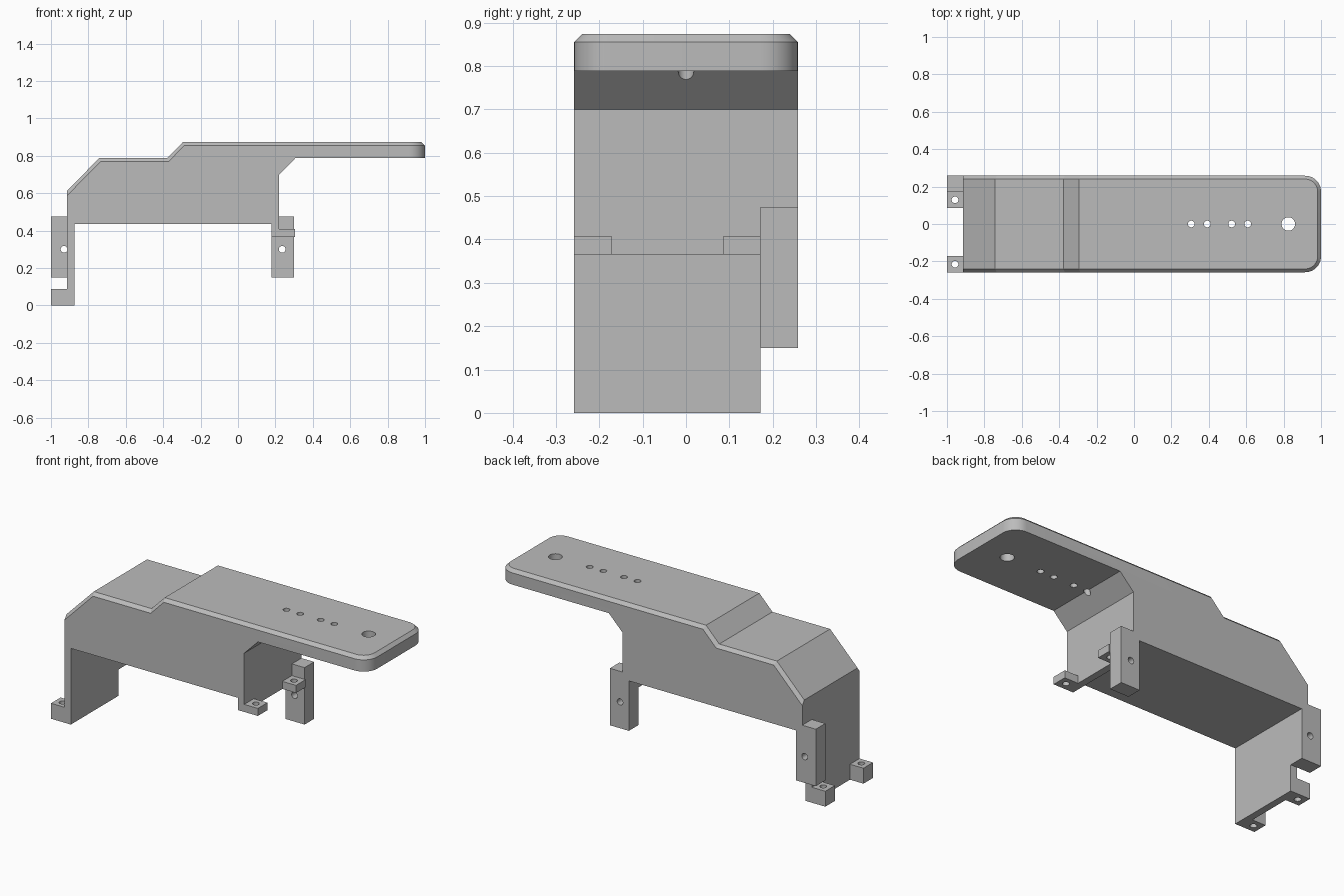
import bpy, bmesh, math
from mathutils import Matrix, Vector

if "Cube" in bpy.data.objects:
    bpy.data.objects.remove(bpy.data.objects["Cube"], do_unlink=True)

HALF = 0.258       # half depth of the bracket
LUG = 0.086        # depth of each foot and side tab
INNER = HALF - LUG

grey = bpy.data.materials.new("plain grey")
grey.use_nodes = True
grey.diffuse_color = (0.5, 0.5, 0.5, 1)
grey.node_tree.nodes["Principled BSDF"].inputs["Base Color"].default_value = (0.5, 0.5, 0.5, 1)


def add_object(name, bm):
    bmesh.ops.recalc_face_normals(bm, faces=bm.faces)
    mesh = bpy.data.meshes.new(name)
    bm.to_mesh(mesh)
    bm.free()
    mesh.materials.append(grey)
    ob = bpy.data.objects.new(name, mesh)
    bpy.context.collection.objects.link(ob)
    return ob


def box(name, x, y, z):
    bm = bmesh.new()
    bmesh.ops.create_cube(bm, size=1)
    for v in bm.verts:
        v.co = Vector([lo + (c + 0.5) * (hi - lo) for c, (lo, hi) in zip(v.co, (x, y, z))])
    return add_object(name, bm)


def drill(name, centre, radius, depth, axis="Z"):
    bm = bmesh.new()
    turn = Matrix.Rotation(math.pi / 2, 4, "X") if axis == "Y" else Matrix()
    bmesh.ops.create_cone(bm, cap_ends=True, segments=32, radius1=radius, radius2=radius,
                          depth=depth, matrix=Matrix.Translation(centre) @ turn)
    return add_object(name, bm)


def combine(target, other, operation):
    other.hide_render = True
    mod = target.modifiers.new(operation.title(), "BOOLEAN")
    mod.operation = operation
    mod.solver = "EXACT"
    mod.object = other
    bpy.context.view_layer.objects.active = target
    bpy.ops.object.modifier_apply(modifier=mod.name)
    bpy.data.objects.remove(other, do_unlink=True)


# Body: side profile with both end walls, extruded across the depth
profile = [(-0.915, 0), (-0.875, 0), (-0.875, 0.435), (0.18, 0.435), (0.18, 0.365),
           (0.22, 0.365), (0.22, 0.70), (0.307, 0.788), (1, 0.788), (1, 0.873),
           (-0.295, 0.873), (-0.378, 0.788), (-0.742, 0.788), (-0.915, 0.612)]
bm = bmesh.new()
face = bm.faces.new([bm.verts.new((x, -HALF, z)) for x, z in profile])
grown = bmesh.ops.extrude_face_region(bm, geom=[face])
bmesh.ops.translate(bm, vec=(0, 2 * HALF, 0),
                    verts=[g for g in grown["geom"] if isinstance(g, bmesh.types.BMVert)])
bmesh.ops.recalc_face_normals(bm, faces=bm.faces)

# Rounded corners at the free end of the plate
corners = [e for e in bm.edges if all(v.co.x > 0.99 for v in e.verts)
           and abs(e.verts[0].co.z - e.verts[1].co.z) > 0.01]
bmesh.ops.bevel(bm, geom=corners, offset=0.085, segments=10, profile=0.5, affect="EDGES")

# Chamfer along the upper rim
bm.normal_update()
rim = [e for e in bm.edges if len(e.link_faces) == 2
       and max(f.normal.z for f in e.link_faces) > 0.5
       and min(abs(f.normal.z) for f in e.link_faces) < 0.1
       and any(v.co.x > -0.9 for v in e.verts)]
bmesh.ops.bevel(bm, geom=rim, offset=0.018, segments=1, affect="EDGES")
bracket = add_object("mounting_bracket", bm)

# Cut away the back lower corner of the long end wall
combine(bracket, box("wall_notch", (-1.1, -0.8), (INNER, 0.4), (-0.1, 0.15)), "DIFFERENCE")

# Side tabs with cross holes
for name, x, hole in (("right_tab", (-1, -0.875), -0.93), ("left_tab", (0.18, 0.30), 0.236)):
    tab = box(name, x, (INNER, HALF), (0.15, 0.475))
    combine(tab, drill("tab_drill", (hole, 0.215, 0.3), 0.018, 0.3, "Y"), "DIFFERENCE")
    combine(bracket, tab, "UNION")
    combine(bracket, drill("tab_drill", (hole, 0.236, 0.3), 0.018, 0.125, "Y"), "DIFFERENCE")

# Feet with vertical screw holes
for name, x, z, hole in (("right_foot", (-1, -0.915), (0, 0.088), -0.957),
                         ("left_foot", (0.22, 0.306), (0.365, 0.408), 0.263)):
    for y in (-HALF, INNER - LUG):
        foot = box(name, x, (y, y + LUG), z)
        combine(foot, drill("foot_drill", (hole, y + LUG / 2, z[0]), 0.018, 0.4), "DIFFERENCE")
        combine(bracket, foot, "UNION")

# Row of holes through the plate
for x, radius in ((0.306, 0.018), (0.392, 0.018), (0.522, 0.018), (0.608, 0.018), (0.825, 0.036)):
    combine(bracket, drill("plate_drill", (x, 0, 0.85), radius, 0.3), "DIFFERENCE")

bpy.ops.object.select_all(action="DESELECT")
bracket.select_set(True)
bpy.context.view_layer.objects.active = bracket
bpy.ops.object.shade_smooth_by_angle(angle=math.radians(25))
